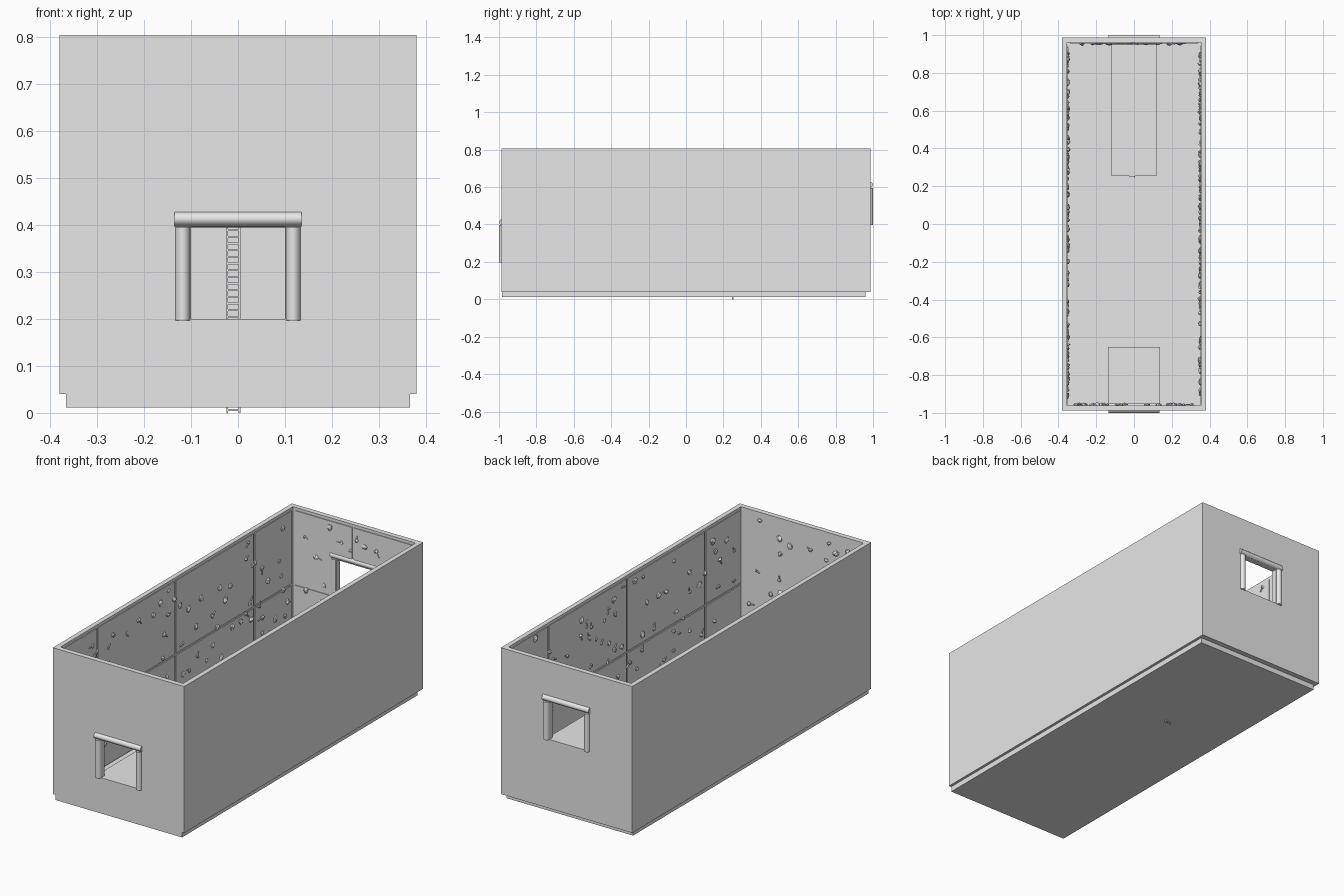
import bpy, bmesh, math, random
from mathutils import Matrix, Vector

random.seed(7)
if "Cube" in bpy.data.objects:
    bpy.data.objects.remove(bpy.data.objects["Cube"], do_unlink=True)

grey = bpy.data.materials.new("stone_grey")
grey.use_nodes = True
grey.diffuse_color = (0.8, 0.8, 0.8, 1)
grey.node_tree.nodes["Principled BSDF"].inputs["Base Color"].default_value = (0.8, 0.8, 0.8, 1)


def add_box(bm, x, y, z):
    """Add a box given its (low, high) range on each axis."""
    ranges = (x, y, z)
    centre = Vector([(a + b) / 2 for a, b in ranges])
    size = [b - a for a, b in ranges]
    bmesh.ops.create_cube(bm, size=1, matrix=Matrix.Translation(centre) @ Matrix.Diagonal((*size, 1)))


def finish(bm, name):
    mesh = bpy.data.meshes.new(name)
    bm.to_mesh(mesh)
    bm.free()
    mesh.materials.append(grey)
    obj = bpy.data.objects.new(name, mesh)
    bpy.context.collection.objects.link(obj)
    return obj


def box(name, x, y, z):
    bm = bmesh.new()
    add_box(bm, x, y, z)
    return finish(bm, name)


def select(obj):
    bpy.ops.object.select_all(action='DESELECT')
    obj.select_set(True)
    bpy.context.view_layer.objects.active = obj


def cut(obj, cutters):
    select(obj)
    for cutter in cutters:
        mod = obj.modifiers.new("cut", 'BOOLEAN')
        mod.operation = 'DIFFERENCE'
        mod.solver = 'EXACT'
        mod.object = cutter
        bpy.ops.object.modifier_apply(modifier=mod.name)


# Door sills: (side of the room, sill height)
DOORS = {-1: 0.2, 1: 0.4}
IN_X, IN_Y = 0.355, 0.96

# Walls with two door openings
walls = box("walls", (-0.38, 0.38), (-0.987, 0.987), (0.04, 0.805))
cutters = [box("room_cutter", (-IN_X, IN_X), (-IN_Y, IN_Y), (-0.1, 1))]
for side, sill in DOORS.items():
    cutters.append(box("door_cutter", (-0.1, 0.1),
                       sorted((side * 0.9, side * 1.1)), (sill, sill + 0.197)))
cut(walls, cutters)

# Thin panels lining the walls, with narrow gaps between them
bm = bmesh.new()
rows = ((0.045, 0.4), (0.41, 0.79))
for z in rows:
    for side in (-1, 1):
        across = sorted((side * 0.351, side * 0.356))
        for y in ((-0.955, -0.665), (-0.655, -0.02), (-0.01, 0.63), (0.64, 0.945)):
            add_box(bm, across, y, z)
    for x in ((-0.34, -0.01), (0, 0.34)):
        add_box(bm, x, (0.956, 0.961), z)
panels = finish(bm, "wall_panels")
cut(panels, cutters[1:])
for cutter in cutters:
    bpy.data.objects.remove(cutter, do_unlink=True)

# Floor and the two raised landings
box("floor", (-0.366, 0.366), (-0.985, 0.96), (0.012, 0.041))
box("front_landing", (-0.138, 0.138), (-IN_Y, -0.65), (0.03, 0.198))
box("back_landing", (-0.12, 0.12), (0.255, IN_Y), (0.03, 0.399))


# Rounded door frames: two posts and a lintel
def add_log(bm, centre, length, rotation):
    shape = Matrix.Diagonal((0.0175, 0.025, length, 1))
    bmesh.ops.create_cone(bm, cap_ends=True, segments=24, radius1=1, radius2=1, depth=1,
                          matrix=Matrix.Translation(centre) @ rotation @ shape)


for side, sill in DOORS.items():
    bm = bmesh.new()
    y = side * 0.975
    for x in (-0.1175, 0.1175):
        add_log(bm, (x, y, sill + 0.0965), 0.199, Matrix.Identity(4))
    add_log(bm, (0, y, sill + 0.213), 0.27, Matrix.Rotation(math.pi / 2, 4, 'Y'))
    frame = finish(bm, "front_door_frame" if side < 0 else "back_door_frame")
    select(frame)
    bpy.ops.object.shade_smooth_by_angle(angle=math.radians(35))

# Ladder up to the back landing
bm = bmesh.new()
for x in (-0.025, 0.001):
    add_box(bm, (x, x + 0.004), (0.247, 0.254), (0, 0.4))
for i in range(28):
    z = 0.004 + i * 0.0142
    add_box(bm, (-0.022, 0.002), (0.248, 0.253), (z, z + 0.004))
finish(bm, "ladder")


# Faceted stones scattered over the inside of each wall
def add_stone(bm, spot, normal):
    up = Vector((0, 0, 1))
    basis = Matrix((up.cross(normal), up, normal)).transposed().to_4x4()
    place = Matrix.Translation(spot) @ basis @ Matrix.Rotation(random.uniform(0, math.tau), 4, 'Z')
    size = random.uniform(0.011, 0.021)
    stalked = random.random() < 0.4
    if stalked:
        size *= 0.75
    shape = Matrix.Diagonal((size, size * random.uniform(0.7, 1.1), random.uniform(0.007, 0.014), 1))
    verts = bmesh.ops.create_icosphere(bm, subdivisions=1, radius=1, matrix=place @ shape)["verts"]
    for v in verts:
        v.co += Vector([random.uniform(-0.002, 0.002) for _ in range(3)])
    if stalked:
        stalk = Matrix.Translation((0, -size * 1.5, 0.002)) @ Matrix.Diagonal((0.005, size * 1.6, 0.006, 1))
        bmesh.ops.create_cube(bm, size=1, matrix=place @ stalk)


def scatter(bm, half_width, count, to_spot, normal, sill=None):
    placed = []
    for _ in range(count * 5):
        u, z = random.uniform(-half_width, half_width), random.uniform(0.08, 0.77)
        by_door = sill and abs(u) < 0.16 and sill - 0.03 < z < sill + 0.26
        crowded = any(math.hypot(u - a, z - b) < 0.05 for a, b in placed)
        if not by_door and not crowded and len(placed) < count:
            placed.append((u, z))
            add_stone(bm, Vector(to_spot(u, z)), Vector(normal))


bm = bmesh.new()
for side in (-1, 1):
    scatter(bm, 0.91, 90, lambda u, z: (side * 0.351, u, z), (-side, 0, 0))
    scatter(bm, 0.31, 30, lambda u, z: (u, side * 0.957, z), (0, -side, 0), DOORS[side])
finish(bm, "wall_stones")
